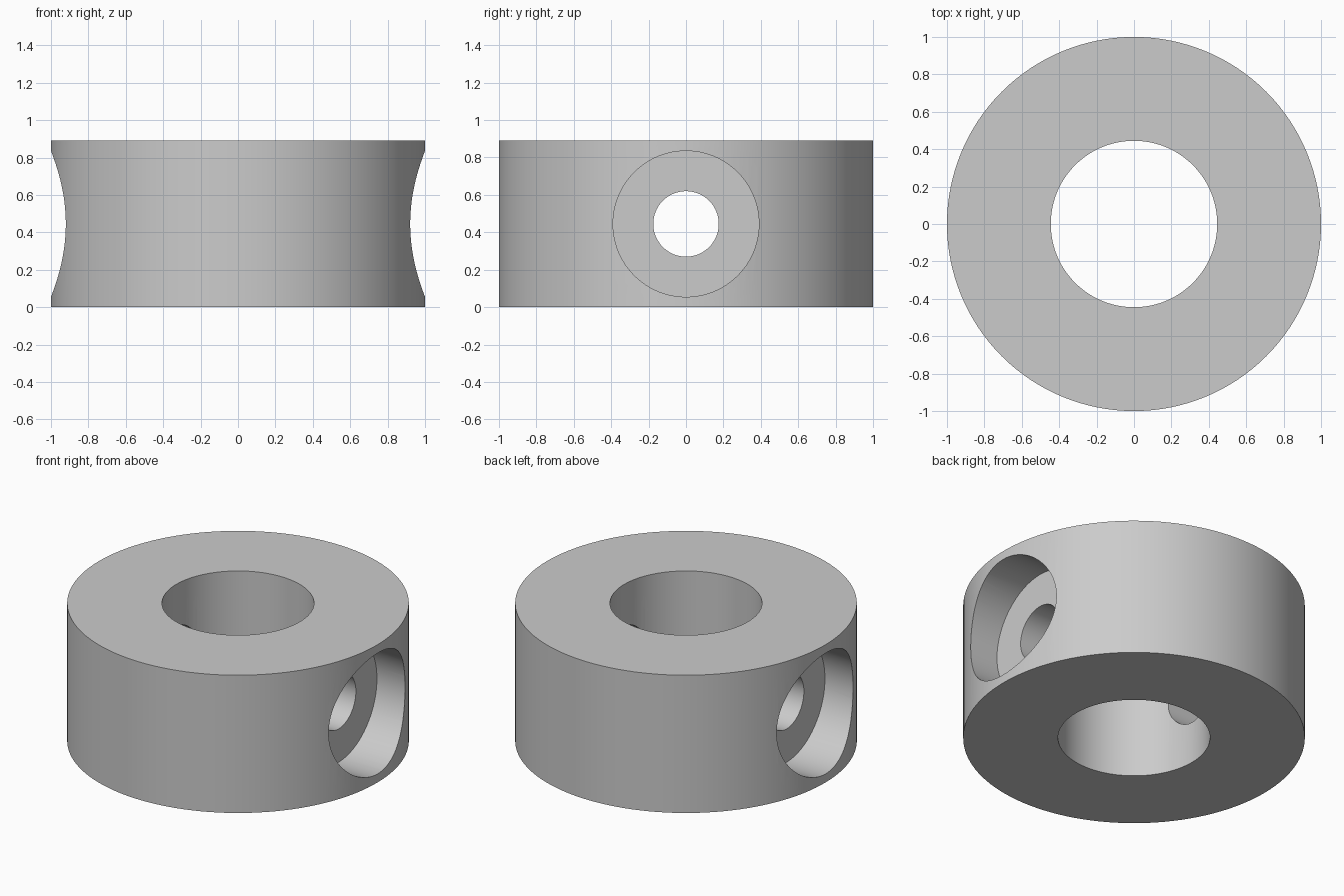
import bpy
import math

if "Cube" in bpy.data.objects:
    bpy.data.objects.remove(bpy.data.objects["Cube"], do_unlink=True)

HEIGHT = 0.89
MID = HEIGHT / 2
FLOOR_X = 0.72   # distance of each counterbore floor from the centre

grey = bpy.data.materials.new("plain_grey")
grey.use_nodes = True
colour = (0.6, 0.6, 0.6, 1)
grey.diffuse_color = colour
grey.node_tree.nodes["Principled BSDF"].inputs["Base Color"].default_value = colour


def cylinder(name, radius, length, x=0, sideways=False, sides=96):
    bpy.ops.mesh.primitive_cylinder_add(
        vertices=sides, radius=radius, depth=length, location=(x, 0, MID),
        rotation=(0, math.pi / 2 if sideways else 0, 0))
    obj = bpy.context.object
    obj.name = name
    obj.data.materials.append(grey)
    return obj


# Solid collar body
collar = cylinder("collar", 1, HEIGHT, sides=128)

# Central bore, cross hole and a counterbore on each side
cutters = [cylinder("bore_cutter", 0.445, 2),
           cylinder("cross_hole_cutter", 0.175, 3, sideways=True, sides=64)]
for side, label in ((1, "left"), (-1, "right")):
    cutters.append(cylinder(label + "_counterbore_cutter", 0.39, 1,
                            side * (FLOOR_X + 0.5), True))

bpy.ops.object.select_all(action="DESELECT")
collar.select_set(True)
bpy.context.view_layer.objects.active = collar
for cutter in cutters:
    cut = collar.modifiers.new(cutter.name, "BOOLEAN")
    cut.operation = "DIFFERENCE"
    cut.solver = "EXACT"
    cut.object = cutter
    bpy.ops.object.modifier_apply(modifier=cut.name)
    bpy.data.objects.remove(cutter, do_unlink=True)

# Smooth round walls with crisp rims
bpy.ops.object.shade_smooth_by_angle(angle=math.radians(30))
